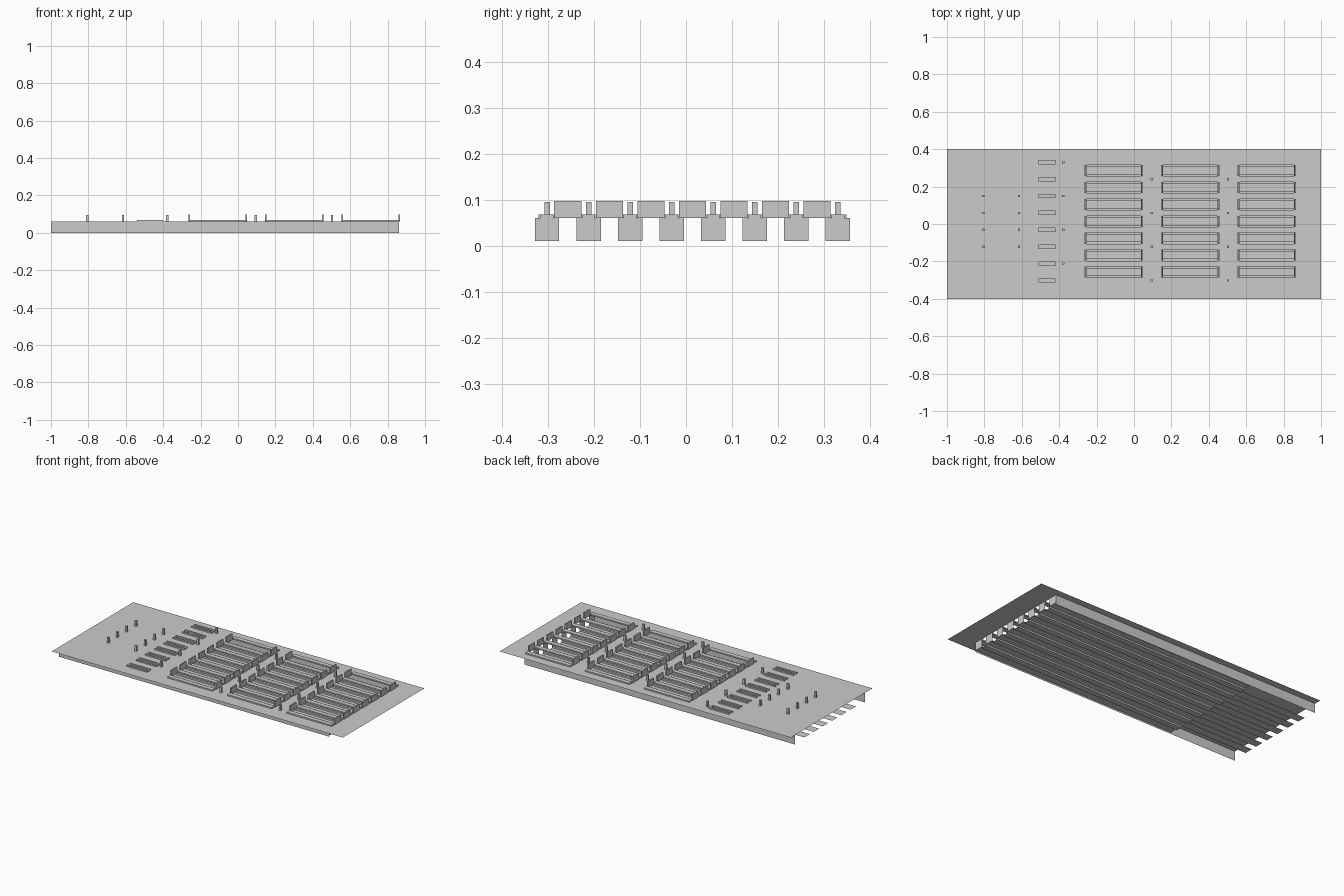
import bpy, bmesh

if "Cube" in bpy.data.objects:
    bpy.data.objects.remove(bpy.data.objects["Cube"])

ROWS = [-0.302 + 0.0903 * i for i in range(8)]
GAPS = [(a + b) / 2 for a, b in zip(ROWS, ROWS[1:])]
COLUMNS = [(-0.265, 0.048), (0.145, 0.456), (0.553, 0.866)]
PLATE_Z, RIB_Z, TAB_Z, FLOOR_Z = 0.06, 0.068, 0.097, 0.01
END_X, SHORT_X = 0.86, -0.54
Y0, Y1 = ROWS[0] - 0.0265, ROWS[-1] + 0.0265


def finish(name, bm):
    mesh = bpy.data.meshes.new(name)
    bm.to_mesh(mesh)
    bm.free()
    obj = bpy.data.objects.new(name, mesh)
    bpy.context.collection.objects.link(obj)
    return obj


def quad(bm, *pts):
    return bm.faces.new([bm.verts.new(p) for p in pts])


def flat(bm, x0, x1, y0, y1, z):
    quad(bm, (x0, y0, z), (x0, y1, z), (x1, y1, z), (x1, y0, z))


def box(bm, x0, x1, y0, y1, z0, z1):
    vs = bmesh.ops.create_cube(bm, size=1)["verts"]
    for v in vs:
        v.co = (x1 if v.co.x > 0 else x0,
                y1 if v.co.y > 0 else y0,
                z1 if v.co.z > 0 else z0)


# Thin top plate, a sheet with the openings left out
holes = [(a + 0.01, b - 0.01, y - 0.03, y + 0.03) for a, b in COLUMNS for y in GAPS]
holes += [(-0.51, -0.42, y - 0.009, y + 0.009) for y in ROWS]
xs = sorted({-1, 1} | {h[i] for h in holes for i in (0, 1)})
ys = sorted({-0.4, 0.4} | {h[i] for h in holes for i in (2, 3)})
bm = bmesh.new()
grid = [[bm.verts.new((x, y, PLATE_Z)) for y in ys] for x in xs]
for i in range(len(xs) - 1):
    for j in range(len(ys) - 1):
        cx, cy = (xs[i] + xs[i + 1]) / 2, (ys[j] + ys[j + 1]) / 2
        if not any(a < cx < b and c < cy < d for a, b, c, d in holes):
            bm.faces.new((grid[i][j], grid[i + 1][j], grid[i + 1][j + 1], grid[i][j + 1]))
finish("top_plate", bm)

# Long side walls
bm = bmesh.new()
for y in (Y0, Y1):
    quad(bm, (-1, y, 0), (END_X, y, 0), (END_X, y, PLATE_Z), (-1, y, PLATE_Z))
finish("side_walls", bm)

# Floor strips under each row, with an upright leg at the right end
bm = bmesh.new()
for i, y in enumerate(ROWS):
    start = SHORT_X if i in (0, 7) else -1
    a, b = y - 0.0265, y + 0.0265
    flat(bm, start, END_X, a, b, FLOOR_Z)
    quad(bm, (END_X, a, FLOOR_Z), (END_X, b, FLOOR_Z),
         (END_X, b, PLATE_Z), (END_X, a, PLATE_Z))
finish("floor_strips", bm)

# Floor panels closing the space between the strips, slightly lower
bm = bmesh.new()
for y in GAPS:
    a, b = y - 0.0187, y + 0.0187
    flat(bm, SHORT_X, END_X, a, b, 0)
    for e in (a, b):
        quad(bm, (SHORT_X, e, 0), (END_X, e, 0), (END_X, e, FLOOR_Z), (SHORT_X, e, FLOOR_Z))
finish("floor_panels", bm)

# Raised ribs and upright end tabs of the three rack columns
ribs, tabs = bmesh.new(), bmesh.new()
for a, b in COLUMNS:
    for y in ROWS:
        box(ribs, a + 0.003, b - 0.003, y - 0.014, y + 0.014, PLATE_Z, RIB_Z)
    for y in GAPS:
        for x in (a, b - 0.008):
            box(tabs, x, x + 0.008, y - 0.0295, y + 0.0295, PLATE_Z, TAB_Z)
finish("rack_ribs", ribs)
finish("rack_tabs", tabs)

# Small U-shaped slot frames
bm = bmesh.new()
for y in ROWS:
    for s in (-1, 1):
        e = sorted((y + s * 0.009, y + s * 0.019))
        box(bm, SHORT_X, -0.40, *e, PLATE_Z, RIB_Z)
    box(bm, -0.41, -0.40, y - 0.009, y + 0.009, PLATE_Z, RIB_Z)
finish("slot_frames", bm)

# Pegs standing on the plate
bm = bmesh.new()
for x, picks in ((-0.806, ROWS[2:6]), (-0.615, ROWS[2:6]), (-0.378, ROWS[1::2]),
                 (0.095, ROWS[0::2]), (0.503, ROWS[0::2])):
    for y in picks:
        box(bm, x - 0.006, x + 0.006, y - 0.006, y + 0.006, PLATE_Z, 0.095)
finish("pegs", bm)
